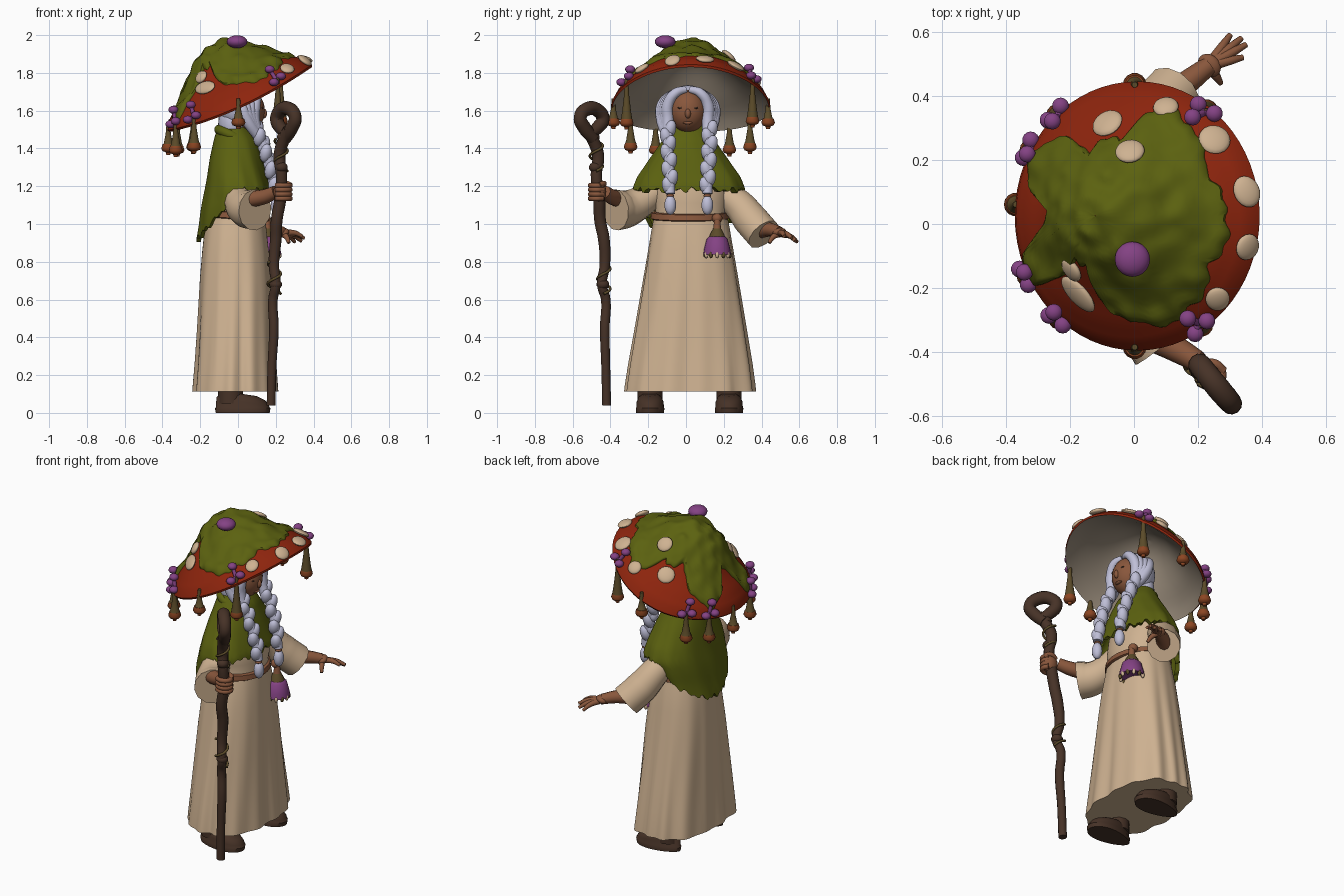
import bpy, bmesh, random
from math import sin, cos, pi, radians
from mathutils import Vector, Matrix, noise

random.seed(4)
cube = bpy.data.objects.get("Cube")
if cube:
    bpy.data.objects.remove(cube, do_unlink=True)


def material(name, *rgb):
    m = bpy.data.materials.new(name)
    m.use_nodes = True
    m.diffuse_color = (*rgb, 1)
    m.node_tree.nodes["Principled BSDF"].inputs["Base Color"].default_value = (*rgb, 1)
    return m


RED = material("cap red", .27, .018, .004)
MOSS = material("moss green", .105, .12, .005)
CREAM = material("cream cloth", .62, .445, .285)
TAUPE = material("taupe gills", .33, .27, .205)
HAIR = material("lavender hair", .52, .52, .68)
SKIN = material("brown skin", .25, .095, .045)
WOOD = material("dark wood", .062, .032, .02)
PURPLE = material("purple", .23, .055, .23)
OLIVE = material("olive stalk", .105, .07, .022)
ORANGE = material("burnt orange", .26, .06, .016)


def finish(name, mesh, mats, sharp=50):
    ob = bpy.data.objects.new(name, mesh)
    bpy.context.collection.objects.link(ob)
    for m in mats:
        mesh.materials.append(m)
    mesh.shade_smooth()
    mesh.set_sharp_from_angle(angle=radians(sharp))
    return ob


def loft(name, rings, *mats, caps=True, inner_from=None):
    """Skin closed rings of equal length; faces past inner_from use the second colour."""
    n = len(rings[0])
    faces = [(i * n + j, i * n + (j + 1) % n, (i + 1) * n + (j + 1) % n, (i + 1) * n + j)
             for i in range(len(rings) - 1) for j in range(n)]
    if caps:
        faces += [tuple(range(n)), tuple(range((len(rings) - 1) * n, len(rings) * n))]
    me = bpy.data.meshes.new(name)
    me.from_pydata([p for r in rings for p in r], [], faces)
    if inner_from is not None:
        for k, f in enumerate(me.polygons):
            f.material_index = int(k // n >= inner_from)
    bm = bmesh.new()
    bm.from_mesh(me)
    bmesh.ops.remove_doubles(bm, verts=bm.verts, dist=1e-5)
    bmesh.ops.recalc_face_normals(bm, faces=bm.faces)
    bm.to_mesh(me)
    bm.free()
    return finish(name, me, mats)


def ball(name, loc, size, mat, normal=(0, 0, 1), seg=20):
    rot = Vector(normal).to_track_quat('Z', 'Y').to_matrix().to_4x4()
    bm = bmesh.new()
    bmesh.ops.create_uvsphere(bm, u_segments=seg, v_segments=seg // 2, radius=1,
                              matrix=Matrix.Translation(loc) @ rot @ Matrix.Diagonal((*size, 1)))
    me = bpy.data.meshes.new(name)
    bm.to_mesh(me)
    bm.free()
    return finish(name, me, [mat])


def tube(name, path, radii, mat):
    """Smooth tapering tube through the path points."""
    cu = bpy.data.curves.new(name, 'CURVE')
    cu.dimensions, cu.bevel_depth, cu.bevel_resolution = '3D', 1, 4
    cu.use_fill_caps, cu.resolution_u = True, 6
    sp = cu.splines.new('BEZIER')
    sp.bezier_points.add(len(path) - 1)
    for i, (b, p) in enumerate(zip(sp.bezier_points, path)):
        b.co = p
        b.radius = radii if isinstance(radii, float) else radii[i]
        b.handle_left_type = b.handle_right_type = 'AUTO'
    tmp = bpy.data.objects.new(name + " path", cu)
    bpy.context.collection.objects.link(tmp)
    me = bpy.data.meshes.new_from_object(tmp.evaluated_get(bpy.context.evaluated_depsgraph_get()))
    bpy.data.objects.remove(tmp, do_unlink=True)
    me.materials.clear()
    return finish(name, me, [mat])


def lathe(name, loc, profile, mat, n=14):
    x, y, z = loc
    return loft(name, [[(x + r * cos(2 * pi * j / n), y + r * sin(2 * pi * j / n), z + h)
                        for j in range(n)] for r, h in profile], mat)


def interp(table, x):
    for (a, p), (b, q) in zip(table, table[1:]):
        if x <= b:
            return p + (q - p) * max(0, (x - a) / (b - a))
    return table[-1][1]


# Mushroom hat: tilted dome whose sides droop slightly
DOME = [(0, .3), (.15, .292), (.3, .26), (.46, .202), (.64, .137), (.8, .092), (.95, .038), (1, 0)]
TILT = Matrix.Rotation(-radians(24.5), 3, 'Y')


def hat_point(u, a, off=0, squash=1):
    h = interp(DOME, u) * squash + off
    p = TILT @ Vector((.42 * u * cos(a), .42 * u * sin(a), h))
    return p + Vector((.01, .025, 1.67 - .045 * (u * sin(a)) ** 2))


SEG = 64
ANG = [2 * pi * j / SEG for j in range(SEG)]
outer = [[hat_point(max(i / 20, .002), a) for a in ANG] for i in range(21)]
inner = [[hat_point(.985 * max(1 - i / 12, .002), a, -.022, .85) for a in ANG] for i in range(13)]
hat = loft("hat_cap", outer + inner, RED, TAUPE, caps=False, inner_from=21)

# Moss draped over the cap with an uneven edge
EDGE = [(0, .84), (20, .76), (45, .82), (62, .88), (76, .78), (85, .58), (100, .56), (113, .52),
        (122, .62), (132, .8), (152, .93), (166, .8), (176, .5), (188, .6), (198, .92), (212, .95),
        (222, .72), (232, .4), (246, .42), (256, .62), (275, .8), (300, .88), (330, .8), (360, .84)]
moss = []
for i in range(23):
    ring = []
    for j in range(160):
        a = 2 * pi * j / 160
        lim = interp(EDGE, a * 180 / pi) + .045 * abs(sin(6.5 * a)) + .012 * sin(29 * a) - .025
        u = max(.002, min(i / 20, 1) * lim)
        p = hat_point(u, a)
        bump = .02 + .02 * noise.noise(p * 14) if i < 20 else .012 - .01 * (i - 20)
        ring.append(hat_point(u, a, bump))
    moss.append(ring)
loft("hat_moss", moss, MOSS, caps=False)

# Pale spots lying on the cap
bpy.context.view_layer.update()
for x, y, r, s in [(.25, .26, .05, 1), (.1, .36, .04, 1), (-.08, .31, .05, 1), (-.01, .21, .046, 1),
                   (.35, .1, .042, 1.2), (.35, -.07, .042, 1), (.26, -.23, .042, .9),
                   (-.17, -.215, .042, 1.7), (-.19, -.14, .037, 1.1)]:
    hit, p, nrm, _ = hat.ray_cast((x, y, 3), (0, 0, -1))
    if hit:
        ball("hat_spot", p + nrm * (.026 if x == -.01 else .008), (r * s, r, .016), CREAM, nrm)

# Small purple mushrooms, and bell pods hanging from the rim
ball("top_mushroom", (-.005, -.11, 1.965), (.055, .055, .034), PURPLE)
PODS = [(304, .24, 1), (53, .24, 1), (207, .16, 1), (231, .17, 1), (130, .17, 1), (150, .16, 1),
        (270, .13, 0), (90, .13, 0), (175, .14, 0)]
for deg, length, cluster in PODS:
    a = radians(deg)
    x, y, z = hat_point(.975, a)
    lathe("pod_stalk", (x, y, z), [(.009, .02), (.014, -.3 * length), (.024, -.65 * length),
                                   (.031, .04 - length)], OLIVE)
    lathe("pod_bell", (x, y, z), [(.03, .045 - length), (.037, .022 - length), (.03, .008 - length),
                                  (.014, .002 - length), (.01, -.012 - length)], ORANGE)
    for k in range(3 * cluster):
        c = hat_point((.99, .92, 1.01)[k], a + (.07, 0, -.07)[k], .03 + .015 * (k == 1))
        ball("rim_mushroom", c, (.027, .027, .021), PURPLE, seg=14)
        tube("rim_mushroom_stem", [hat_point(.96, a), c], .011, PURPLE)

# Robe: pleated skirt, waist and chest
ROBE = [(.1, .225, .345), (.13, .223, .342), (.25, .214, .325), (.4, .205, .3), (.55, .197, .275),
        (.7, .189, .25), (.85, .176, .225), (1, .16, .2), (1.05, .15, .185), (1.1, .16, .2),
        (1.2, .145, .2), (1.3, .12, .165), (1.4, .09, .12)]
rings = []
for z, rx, ry in ROBE:
    amp = max(0, 1.05 - z) * .05
    ring = []
    for j in range(128):
        a = 2 * pi * j / 128
        fold = .9 * abs(sin(4.5 * a + .3 * z)) + .5 * sin(14 * a - 2 * z) - .8
        k = 1 + amp * fold + .075 * sin(2 * a) ** 2 * min(1, max(0, 1.15 - z) * 4)
        ring.append((-.013 + rx * k * cos(a), .025 + ry * k * sin(a), z + .012))
    rings.append(ring)
loft("robe", rings, CREAM)


def oval(z, rx, ry, n=48):
    return [(-.015 + rx * cos(2 * pi * j / n), .02 + ry * sin(2 * pi * j / n),
             z - .012 * cos(2 * pi * j / n)) for j in range(n)]


loft("belt", [oval(1.025, .167, .2), oval(1.03, .176, .208), oval(1.06, .172, .205),
              oval(1.065, .158, .19)], SKIN)

# Shawl: short in front, long at the back, ragged at the hem
SHAWL_C = [(.93, -.03), (1.2, 0), (1.35, -.01), (1.45, -.015), (1.52, -.03)]
SHAWL_X = [(.93, .19), (1.2, .172), (1.35, .138), (1.45, .112), (1.52, .075)]
SHAWL_Y = [(.9, .23), (1.0, .26), (1.1, .288), (1.18, .296), (1.25, .268), (1.35, .205), (1.42, .155),
           (1.52, .09)]
rings = []
for i in range(23):
    ring = []
    for j in range(128):
        a = 2 * pi * j / 128
        low = 1.18 - .26 * max(0, -cos(a)) ** .85 + .01 * sin(31 * a) + .008 * sin(17 * a)
        v = min(i / 18, 1)
        z = 1.52 + (low - 1.52) * v
        k = 1 + .015 * v * sin(11 * a + 9 * z) + .015 * v * sin(24 * z + 2 * a) - .03 * max(0, i - 18)
        k += .06 * v * sin(2 * a) ** 2
        ring.append((interp(SHAWL_C, z) + interp(SHAWL_X, z) * k * cos(a),
                     .015 + interp(SHAWL_Y, z) * k * sin(a), z))
    rings.append(ring)
loft("shawl", rings, MOSS, caps=False)
tube("shawl_collar", [(-.025 + .075 * cos(i * pi / 6), .01 + .095 * sin(i * pi / 6),
                       1.465 - .035 * cos(i * pi / 6)) for i in range(13)], .026, MOSS)

# Sleeves, forearms and hands
tube("right_sleeve", [(-.01, -.16, 1.17), (.01, -.24, 1.115), (.045, -.315, 1.08), (.09, -.372, 1.075)],
     [.07, .085, .1, .11], CREAM)
tube("left_sleeve", [(-.01, .2, 1.16), (.02, .28, 1.1), (.065, .345, 1.02), (.125, .41, .945)],
     [.07, .085, .095, .095], CREAM)
tube("right_forearm", [(.05, -.35, 1.13), (.14, -.395, 1.145), (.2, -.43, 1.17)], [.045, .04, .034], SKIN)
ball("right_fist", (.235, -.462, 1.17), (.048, .04, .055), SKIN)
for k in range(4):
    z = 1.135 + .023 * k
    tube("right_finger", [(.2, -.492, z), (.24, -.505, z), (.275, -.475, z), (.26, -.44, z)], .014, SKIN)
tube("right_thumb", [(.21, -.44, 1.2), (.25, -.435, 1.215), (.28, -.46, 1.205)], .014, SKIN)
tube("left_forearm", [(.1, .39, .97), (.17, .445, .97), (.235, .495, .957)], [.046, .037, .03], SKIN)
ball("left_palm", (.235, .495, .955), (.04, .034, .022), SKIN, (-.3, -.3, 1))
for tip in [(.3, .59, .905), (.335, .58, .91), (.35, .56, .925), (.34, .52, .935), (.27, .44, .9)]:
    base = Vector((.235, .495, .955)).lerp(Vector(tip), .15)
    mid = base.lerp(Vector(tip), .55) + Vector((0, 0, .01))
    tube("left_finger", [base, mid, tip], [.018, .014, .009], SKIN)

# Head and face
tube("neck", [(0, .01, 1.38), (.02, .01, 1.55)], .05, SKIN)
ball("head", (.042, .01, 1.6), (.1, .1, .115), SKIN, seg=32)
ball("nose", (.136, .01, 1.585), (.018, .016, .026), SKIN)
ball("lips", (.122, .01, 1.535), (.012, .026, .008), SKIN)
for s in (-1, 1):
    ball("eye", (.128, .01 + s * .038, 1.615), (.007, .016, .006), WOOD)

# Hair: back of the head, parted locks and two braids
ball("hair_back", (.005, .01, 1.615), (.112, .125, .12), HAIR, seg=32)
ball("hair_nape", (-.03, .01, 1.53), (.075, .1, .12), HAIR, seg=24)
for s in (-1, 1):
    for k in range(4):
        y = .106 + .01 * k
        tube("hair_lock", [(.085 - .035 * k, .01 + s * .01, 1.712), (.1 - .04 * k, .01 + s * .065, 1.694),
                           (.09 - .025 * k, .01 + s * y, 1.63), (.085 - .012 * k, .01 + s * y, 1.55),
                           (.11, .01 + s * .105, 1.46)], [.018, .025, .03, .032, .028], HAIR)
    path = [Vector((x, .015 + s * y, z)) for x, y, z in
            [(.1, .11, 1.5), (.135, .11, 1.42), (.165, .105, 1.33), (.188, .1, 1.24), (.2, .098, 1.16)]]
    tube("braid_core", path, .026, HAIR)
    for i in range(8):
        t = i / 8 * 4
        p = path[int(t)].lerp(path[int(t) + 1], t % 1)
        d = .01 * (-1) ** i
        ball("braid_strand", p + Vector((d * .3, d, 0)), (.033, .032, .052), HAIR, (.2, d * 30, 1), 14)
    ball("braid_tie", (.2, .015 + s * .098, 1.15), (.021, .021, .01), SKIN, seg=14)
    ball("braid_end", (.203, .015 + s * .098, 1.1), (.029, .031, .052), HAIR)

# Pouch hanging from the belt
PY = .165
ball("pouch_knot", (.145, PY, 1.03), (.028, .028, .026), SKIN)
lathe("pouch_cord", (.155, PY, 0), [(.016, 1.03), (.02, .985), (.024, .965)], SKIN)
lathe("pouch_neck", (.155, PY, 0), [(.022, .975), (.036, .95), (.048, .92)], OLIVE)
lathe("pouch_skirt", (.155, PY, 0), [(.04, .935), (.055, .922), (.07, .865), (.074, .838), (.02, .85)],
      PURPLE, 20)
for k in range(12):
    a = k * pi / 6
    ball("pouch_fringe", (.155 + .066 * cos(a), PY + .066 * sin(a), .836), (.011, .011, .018),
         (CREAM, OLIVE)[k % 2], seg=10)

# Boots: flat soled, rounded over the top
for y in (-.19, .228):
    loft("boot", [[(.025 + .147 * k * cos(t), y + (.074 + .016 * cos(t)) * k * sin(t),
                    z - .022 * k * (z > .05) * cos(t)) for t in ANG]
                  for z, k in ((0, .97), (.025, 1), (.03, .96), (.06, .95), (.085, .8), (.1, .5))], WOOD)
    tube("boot_shaft", [(-.04, y, .05), (-.04, y, .2)], .066, WOOD)

# Gnarled staff with a looped head and vines
SHAFT = [(.175, -.42, .04), (.18, -.425, .25), (.19, -.43, .45), (.185, -.425, .6), (.2, -.445, .68),
         (.19, -.43, .78), (.2, -.435, .92), (.205, -.455, 1.02), (.225, -.46, 1.14), (.23, -.475, 1.26),
         (.22, -.465, 1.36), (.24, -.49, 1.44), (.27, -.525, 1.5)]
tube("staff_shaft", SHAFT, [.023 + .005 * random.random() + .0007 * i for i in range(13)], WOOD)
tube("staff_loop", [(.25, -.49, 1.45), (.285, -.538, 1.51), (.303, -.56, 1.565), (.265, -.515, 1.612),
                    (.225, -.465, 1.6), (.205, -.44, 1.555), (.225, -.468, 1.51), (.265, -.51, 1.475)],
     [.032, .036, .034, .037, .036, .036, .034, .028], WOOD)
for z in (.68, 1.3, 1.46):
    ball("staff_knot", (.2 + (z - .68) * .05, -.44 - (z - .68) * .065, z), (.034, .034, .028), WOOD, seg=14)
for z0, cx, cy in ((.63, .192, -.435), (1.28, .228, -.475)):
    tube("staff_vine", [(cx + .034 * cos(k), cy + .034 * sin(k), z0 + .017 * k) for k in range(11)],
         .007, OLIVE)
